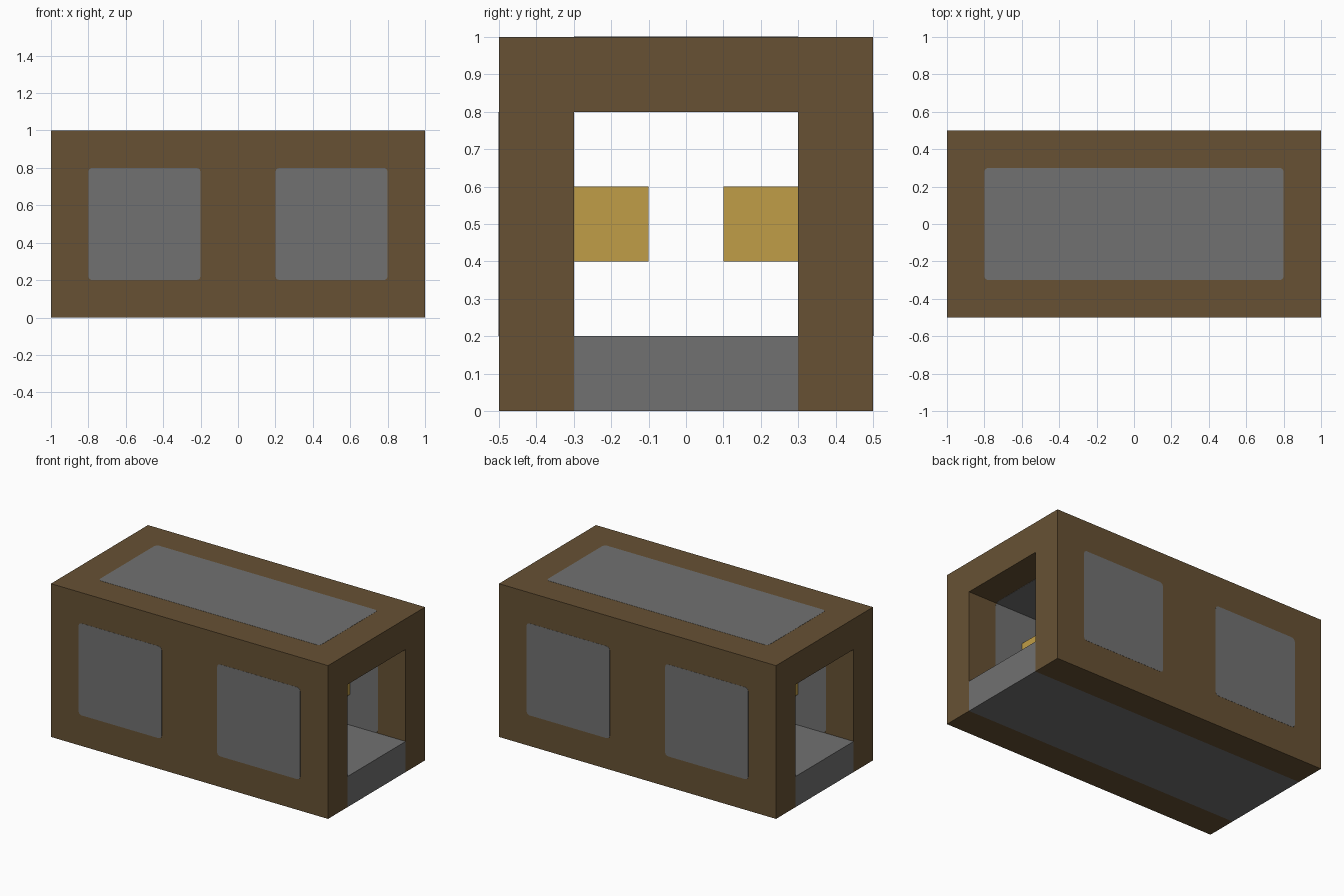
import bpy
import bmesh
from mathutils import Vector

cube = bpy.data.objects.get("Cube")
if cube:
    bpy.data.objects.remove(cube, do_unlink=True)


def material(name, rgb):
    mat = bpy.data.materials.new(name)
    mat.use_nodes = True
    mat.diffuse_color = (*rgb, 1)
    mat.node_tree.nodes["Principled BSDF"].inputs["Base Color"].default_value = (*rgb, 1)
    return mat


brown = material("brown wood", (0.135, 0.083, 0.034))
grey = material("grey panel", (0.165, 0.165, 0.165))
gold = material("gold bench", (0.53, 0.34, 0.063))


def finish(bm, name, mat):
    bmesh.ops.recalc_face_normals(bm, faces=bm.faces)
    mesh = bpy.data.meshes.new(name)
    bm.to_mesh(mesh)
    bm.free()
    mesh.materials.append(mat)
    obj = bpy.data.objects.new(name, mesh)
    bpy.context.collection.objects.link(obj)
    return obj


def box(name, mat, low, high, round_axis=None):
    """Box between two corners; edges along round_axis can be rounded."""
    low, high = Vector(low), Vector(high)
    bm = bmesh.new()
    bmesh.ops.create_cube(bm, size=1)
    for v in bm.verts:
        v.co = (low + high) / 2 + v.co * (high - low)
    if round_axis is not None:
        edges = [e for e in bm.edges
                 if abs((e.verts[0].co - e.verts[1].co)[round_axis]) > 0.01]
        bmesh.ops.bevel(bm, geom=edges, offset=0.02, segments=2,
                        profile=0.5, affect='EDGES')
    return finish(bm, name, mat)


# Walls and roof: one arch profile pulled along the length
profile = [(-0.5, 0), (-0.5, 1), (0.5, 1), (0.5, 0),
           (0.3, 0), (0.3, 0.8), (-0.3, 0.8), (-0.3, 0)]
bm = bmesh.new()
arch = bm.faces.new([bm.verts.new((-1, y, z)) for y, z in profile])
pulled = bmesh.ops.extrude_face_region(bm, geom=[arch], use_keep_orig=True)
bmesh.ops.translate(bm, vec=(2, 0, 0),
                    verts=[g for g in pulled["geom"] if isinstance(g, bmesh.types.BMVert)])
finish(bm, "walls_and_roof", brown)

# Floor slab between the walls
box("floor", grey, (-1, -0.3, 0), (1, 0.3, 0.2))

# Panels that show on both sides of the roof and walls
proud = 0.001
box("roof_panel", grey, (-0.8, -0.3, 0.8 - proud), (0.8, 0.3, 1 + proud), 2)

for side, sy in (("front", -1), ("back", 1)):
    for hand, cx in (("right", -0.5), ("left", 0.5)):
        y0, y1 = sorted((sy * (0.3 - proud), sy * (0.5 + proud)))
        box(f"{side}_{hand}_window", grey, (cx - 0.3, y0, 0.2), (cx + 0.3, y1, 0.8), 1)
    # Bench along the inner wall
    y0, y1 = sorted((sy * 0.1, sy * 0.3))
    box(f"{side}_bench", gold, (-0.6, y0, 0.4), (0.6, y1, 0.6))
